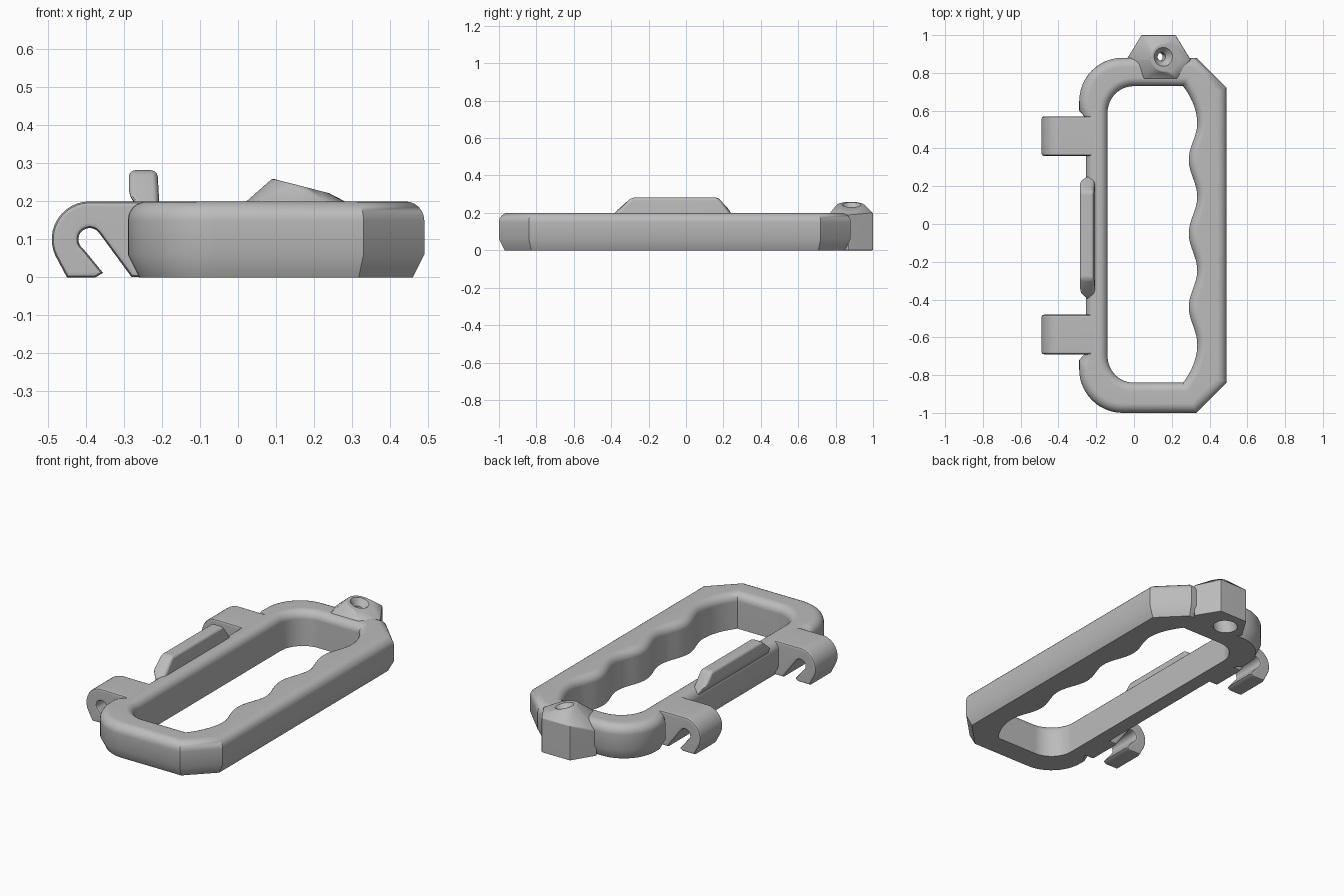
import bpy, bmesh, math
from mathutils import Vector, Matrix

cube = bpy.data.objects.get("Cube")
if cube:
    bpy.data.objects.remove(cube, do_unlink=True)

grey = bpy.data.materials.new("plain_grey")
grey.use_nodes = True
GREY = (0.5, 0.5, 0.5, 1)
grey.diffuse_color = GREY
grey.node_tree.nodes["Principled BSDF"].inputs["Base Color"].default_value = GREY


def finish(bm, name):
    bmesh.ops.recalc_face_normals(bm, faces=bm.faces)
    mesh = bpy.data.meshes.new(name)
    bm.to_mesh(mesh)
    bm.free()
    mesh.materials.append(grey)
    obj = bpy.data.objects.new(name, mesh)
    bpy.context.collection.objects.link(obj)
    return obj


def activate(obj):
    bpy.ops.object.select_all(action='DESELECT')
    obj.select_set(True)
    bpy.context.view_layer.objects.active = obj


def smooth(obj, angle=35):
    activate(obj)
    bpy.ops.object.shade_smooth_by_angle(angle=math.radians(angle))
    obj.modifiers.new("weighted", 'WEIGHTED_NORMAL').keep_sharp = True


def bevel(obj, width, segments):
    m = obj.modifiers.new("bevel", 'BEVEL')
    m.width, m.segments = width, segments
    m.limit_method, m.angle_limit = 'ANGLE', math.radians(30)
    activate(obj)
    bpy.ops.object.modifier_apply(modifier=m.name)


def arc(cx, cy, r, start, end, n=12):
    angles = [math.radians(start + (end - start) * i / n) for i in range(n + 1)]
    return [(cx + r * math.cos(a), cy + r * math.sin(a)) for a in angles]


def inset(points, d):
    """Mitred offset of a counter-clockwise outline; positive goes inward."""
    out = []
    for i, p in enumerate(points):
        p = Vector(p)
        a = (p - Vector(points[i - 1])).normalized()
        b = (Vector(points[(i + 1) % len(points)]) - p).normalized()
        na, nb = Vector((-a.y, a.x)), Vector((-b.y, b.x))
        out.append(p + (na + nb) * d / (1 + na.dot(nb)))
    return out


def loft(bm, outline, steps):
    """Stack offset copies of an outline; return its first and last edge loops."""
    rings = [[bm.verts.new((p.x, p.y, z)) for p in inset(outline, d)] for d, z in steps]
    n = len(outline)
    for lo, hi in zip(rings, rings[1:]):
        for i in range(n):
            j = (i + 1) % n
            bm.faces.new((lo[i], lo[j], hi[j], hi[i]))
    return [[bm.edges.get((r[i], r[(i + 1) % n])) for i in range(n)]
            for r in (rings[0], rings[-1])]


def hull(name, points):
    bm = bmesh.new()
    for p in points:
        bm.verts.new(p)
    res = bmesh.ops.convex_hull(bm, input=bm.verts)
    loose = {g for g in res["geom_interior"] if isinstance(g, bmesh.types.BMVert)}
    bmesh.ops.delete(bm, geom=list(loose), context='VERTS')
    bmesh.ops.dissolve_limit(bm, angle_limit=0.02, verts=bm.verts, edges=bm.edges)
    return finish(bm, name)


# Frame: chamfered on the right, round on the left, with finger grips inside
H = 0.2
outer = [(0.33, -1), (0.49, -0.84), (0.49, 0.72), (0.33, 0.88)]
outer += arc(-0.06, 0.65, 0.23, 90, 180)
outer += [(-0.29, 0.60), (-0.255, 0.56), (-0.255, -0.68), (-0.29, -0.72)]
outer += arc(-0.06, -0.77, 0.23, 180, 270)

inner = [(0.335 - 0.075 * (1 - i / 6) ** 2, -0.84 + 0.2 * i / 6) for i in range(6)]
for i in range(49):
    y = -0.64 + 1.17 * i / 48
    inner.append((0.3125 - 0.0225 * math.cos(math.tau * (y + 0.05) / 0.39), y))
inner += [(0.335 - 0.075 * (i / 6) ** 2, 0.53 + 0.2 * i / 6) for i in range(1, 7)]
inner += arc(0, 0.59, 0.14, 90, 180) + arc(0, -0.70, 0.14, 180, 270)


def fillet(r, sign):
    return [(sign * (r - x), H - r + z) for x, z in arc(0, 0, r, 0, 90, 6)]


bm = bmesh.new()
out_low, out_top = loft(bm, outer, [(0.03, 0), (0, 0.06)] + fillet(0.05, 1))
in_low, in_top = loft(bm, inner, [(0, 0)] + fillet(0.045, -1))
for edges in (out_low + in_low, out_top + in_top):
    bmesh.ops.triangle_fill(bm, use_beauty=True, use_dissolve=False, edges=edges)
frame = finish(bm, "frame")

# Boss: six-sided body sloping up to a tilted round seat
body = [(-0.04, 0.87, 0.145), (0.04, 1.0, 0.2), (0.22, 1.0, 0.2),
        (0.30, 0.87, 0.19), (0.23, 0.77, 0.2), (0.05, 0.77, 0.2)]
seat = [(x, y, 0.26 - 0.257 * (x - 0.09))
        for x, y in arc(0.165, 0.88, 0.075, 0, 360, 24)[:-1]]
boss = hull("boss", body + [(x, y, 0) for x, y, z in body] + seat)
bevel(boss, 0.008, 2)

# Tilted screw hole with a countersink above and a wide bore below
bm = bmesh.new()
profile = [(0.065, -0.4), (0.065, -0.12), (0.022, -0.10),
           (0.022, -0.035), (0.05, 0), (0.05, 0.1)]
circle = arc(0, 0, 1, 0, 360, 32)[:-1]
rings = [[bm.verts.new((r * x, r * y, z)) for x, y in circle] for r, z in profile]
for lo, hi in zip(rings, rings[1:]):
    for i in range(32):
        j = (i + 1) % 32
        bm.faces.new((lo[i], lo[j], hi[j], hi[i]))
bm.faces.new(rings[0])
bm.faces.new(rings[-1])
bm.transform(Matrix.Translation((0.155, 0.885, 0.243)) @ Matrix.Rotation(0.25, 4, 'Y'))
cutter = finish(bm, "hole_cutter")
cutter.hide_render = True
for obj in (frame, boss):
    m = obj.modifiers.new("hole", 'BOOLEAN')
    m.operation, m.solver, m.object = 'DIFFERENCE', 'EXACT', cutter
    activate(obj)
    bpy.ops.object.modifier_apply(modifier=m.name)
bpy.data.objects.remove(cutter, do_unlink=True)
smooth(frame)
smooth(boss, 25)

# Hooks: slotted profile extruded along the left edge
hook = [(-0.45, 0), (-0.375, 0), (-0.355, 0.012), (-0.407, 0.075)]
hook += arc(-0.39, 0.1, 0.03, 215, 37, 10)
hook += [(-0.28, 0.001), (-0.2, 0.001), (-0.2, 0.199)]
hook += arc(-0.39, 0.1, 0.1, 90, 205, 12)
for name, y in (("front_hook", -0.69), ("back_hook", 0.36)):
    bm = bmesh.new()
    face = bm.faces.new([bm.verts.new((x, y, z)) for x, z in hook])
    res = bmesh.ops.extrude_face_region(bm, geom=[face])
    moved = [g for g in res["geom"] if isinstance(g, bmesh.types.BMVert)]
    bmesh.ops.translate(bm, vec=(0, 0.21, 0), verts=moved)
    bmesh.ops.recalc_face_normals(bm, faces=bm.faces)
    # Chamfer the rims of both end faces
    rims = [e for e in bm.edges
            if abs(e.verts[0].co.y - e.verts[1].co.y) < 0.001
            and min(v.co.x for v in e.verts) < -0.21]
    bmesh.ops.bevel(bm, geom=rims, offset=0.014, segments=2, profile=0.5,
                    affect='EDGES', clamp_overlap=True)
    smooth(finish(bm, name))

# Ridge: raised lip with sloping ends on the left bar
points = [(x, y, 0.16) for x in (-0.245, -0.205) for y in (-0.41, 0.26)]
points += [(-0.287, y, 0.215) for y in (-0.37, 0.235)]
points += [(x, y, 0.282) for x in (-0.287, -0.212) for y in (-0.29, 0.17)]
ridge = hull("ridge", points)
bevel(ridge, 0.016, 3)
smooth(ridge)
